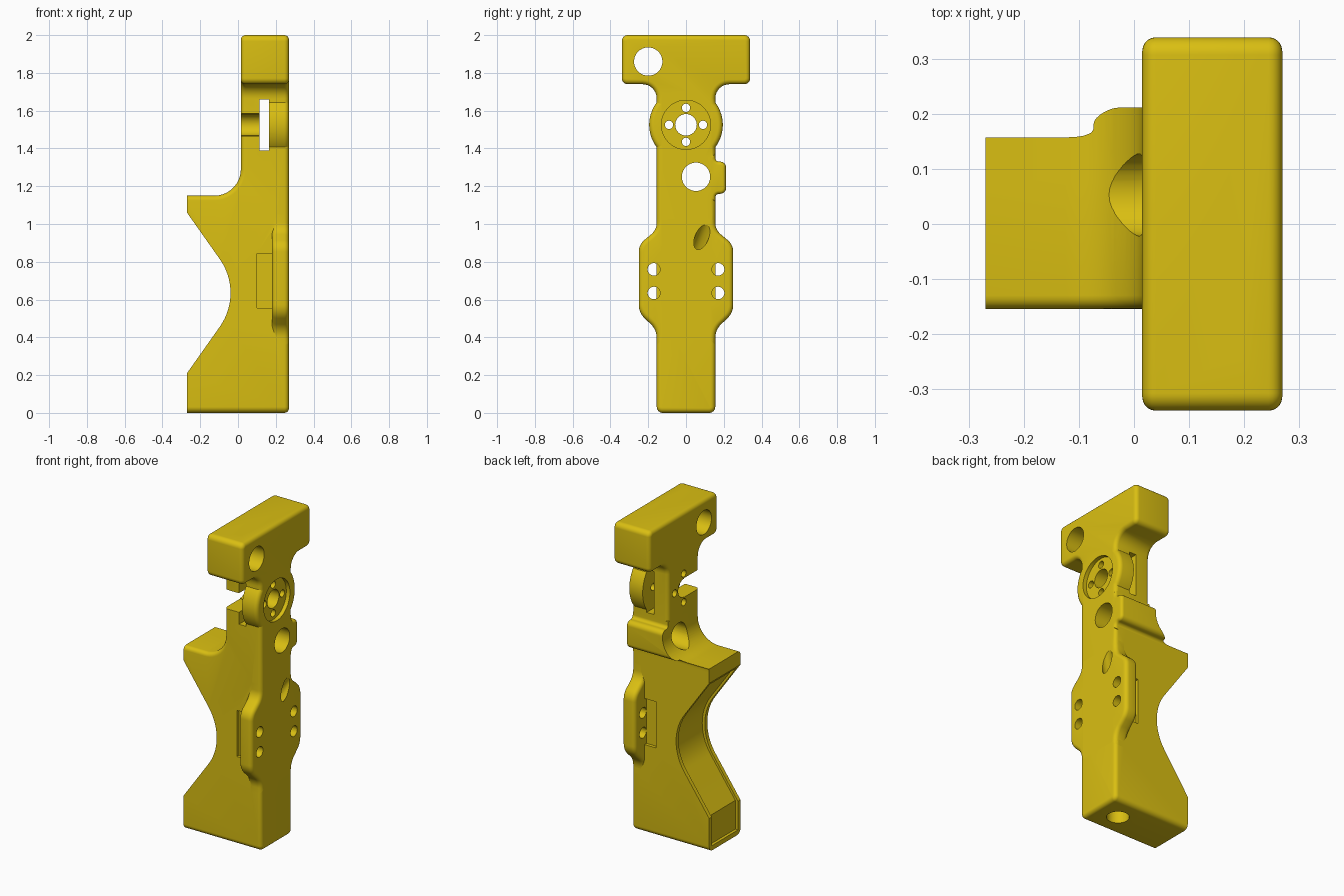
import bpy, bmesh, math
from mathutils import Vector

if "Cube" in bpy.data.objects:
    bpy.data.objects.remove(bpy.data.objects["Cube"])


def rounded(points, seg=8):
    """Round the corners of a polygon: points are (a, b) or (a, b, radius)."""
    out, n = [], len(points)
    for i, p in enumerate(points):
        c = Vector(p[:2])
        if len(p) < 3:
            out.append(c)
            continue
        u = (Vector(points[i - 1][:2]) - c).normalized()
        v = (Vector(points[(i + 1) % n][:2]) - c).normalized()
        half = u.angle(v) / 2
        centre = c + (u + v).normalized() * (p[2] / math.sin(half))
        start = c + u * (p[2] / math.tan(half)) - centre
        sweep = math.pi - 2 * half
        if u.x * v.y - u.y * v.x > 0:
            sweep = -sweep
        for k in range(seg + 1):
            t = sweep * k / seg
            out.append(centre + Vector((start.x * math.cos(t) - start.y * math.sin(t),
                                        start.x * math.sin(t) + start.y * math.cos(t))))
    return out


def prism(name, outline, axis, lo, hi):
    """Extrude a (y, z) outline along x, or an (x, z) outline along y."""
    bm = bmesh.new()
    place = (lambda p: (lo, p.x, p.y)) if axis == 'x' else (lambda p: (p.x, lo, p.y))
    face = bm.faces.new([bm.verts.new(place(p)) for p in outline])
    ext = bmesh.ops.extrude_face_region(bm, geom=[face])
    move = Vector((hi - lo, 0, 0)) if axis == 'x' else Vector((0, hi - lo, 0))
    bmesh.ops.translate(bm, vec=move,
                        verts=[g for g in ext['geom'] if isinstance(g, bmesh.types.BMVert)])
    bmesh.ops.recalc_face_normals(bm, faces=bm.faces)
    mesh = bpy.data.meshes.new(name)
    bm.to_mesh(mesh)
    bm.free()
    obj = bpy.data.objects.new(name, mesh)
    bpy.context.collection.objects.link(obj)
    return obj


def box(name, a0, a1, z0, z1, axis, lo, hi):
    return prism(name, [Vector(p) for p in ((a0, z0), (a1, z0), (a1, z1), (a0, z1))], axis, lo, hi)


def disc(name, y, z, r, lo, hi, n=48):
    return prism(name, [Vector((y + r * math.cos(2 * math.pi * k / n),
                                z + r * math.sin(2 * math.pi * k / n))) for k in range(n)], 'x', lo, hi)


def rod(name, start, end, r):
    d = Vector(end) - Vector(start)
    bpy.ops.mesh.primitive_cylinder_add(vertices=40, radius=r, depth=d.length,
                                        location=(Vector(start) + Vector(end)) / 2,
                                        rotation=d.to_track_quat('Z', 'Y').to_euler())
    bpy.context.object.name = name
    return bpy.context.object


def combine(obj, other, operation):
    other.hide_render = True
    bpy.context.view_layer.update()
    mod = obj.modifiers.new(operation, 'BOOLEAN')
    mod.operation, mod.solver, mod.object = operation, 'EXACT', other
    bpy.context.view_layer.objects.active = obj
    bpy.ops.object.modifier_apply(modifier=mod.name)
    bpy.data.objects.remove(other)


def soften(obj, rule, width=0.025):
    """Round the sharp edges whose two ends satisfy the rule."""
    bm = bmesh.new()
    bm.from_mesh(obj.data)
    bmesh.ops.remove_doubles(bm, verts=bm.verts, dist=1e-5)
    edges = [e for e in bm.edges if len(e.link_faces) == 2
             and e.calc_face_angle(0) > math.radians(50)
             and rule(e.verts[0].co, e.verts[1].co)]
    bmesh.ops.bevel(bm, geom=edges, offset=width, offset_type='OFFSET', segments=5,
                    profile=0.5, affect='EDGES', clamp_overlap=False)
    bm.to_mesh(obj.data)
    bm.free()


def front_edge(a, b):
    return min(a.x, b.x) > 0.269


def side_profile():
    return prism('side_profile', rounded([
        (-0.27, 0), (0.27, 0), (0.27, 2), (0.015, 2), (0.015, 1.15, 0.14), (-0.27, 1.15),
        (-0.27, 1.06), (0.03, 0.635, 0.31), (-0.27, 0.21)], 14), 'y', -0.6, 0.6)


# Main body: T-shaped outline trimmed by the grip's side profile
half = [(0.155, 0, 0.032), (0.155, 1.74, 0.075), (0.34, 1.74, 0.032), (0.34, 2, 0.032)]
outline = half + [(-p[0],) + p[1:] for p in reversed(half)]
body = prism('grip_body', rounded(outline), 'x', -0.4, 0.27)
trim = side_profile()
combine(trim, body, 'INTERSECT')
body = trim
body.name = 'grip_body'


def body_edge(a, b):
    back = (max(a.x, b.x) < 0.016 and min(a.z, b.z) > 1.149
            and max(a.x, b.x) > -0.269)
    return front_edge(a, b) or back


soften(body, body_edge)

# Side bump beside the upper hole
bump = prism('side_bump', rounded([(0.08, 1.12), (0.155, 1.12), (0.155, 1.16, 0.02), (0.212, 1.16, 0.03),
                                   (0.212, 1.33, 0.03), (0.155, 1.33, 0.02), (0.155, 1.37),
                                   (0.08, 1.37)]), 'x', -0.4, 0.27)
combine(bump, side_profile(), 'INTERSECT')
soften(bump, front_edge, 0.018)
combine(body, bump, 'UNION')

# Lower mounting plate with ears
ear = [(0.13, 0.36), (0.155, 0.36), (0.155, 0.44, 0.1), (0.25, 0.53, 0.1),
       (0.25, 0.89, 0.08), (0.155, 0.97, 0.08), (0.155, 1.05), (0.13, 1.05)]
plate = prism('ear_plate', rounded(ear + [(-p[0],) + p[1:] for p in reversed(ear)]), 'x', 0.18, 0.27)
soften(plate, lambda a, b: abs(a.x - b.x) < 1e-4)
combine(body, plate, 'UNION')

# Round mount
mount = disc('round_mount', 0, 1.525, 0.195, 0.165, 0.27, 64)
soften(mount, front_edge)
combine(body, mount, 'UNION')

# Slot behind the mount, shallow seat, and open notch toward the front side
cutters = [box('slot', 0.115, 0.165, 1.39, 1.66, 'y', -0.6, 0.6),
           disc('mount_seat', 0, 1.525, 0.13, 0.245, 0.4, 64),
           box('notch', -0.6, 0, 1.465, 1.585, 'x', -0.1, 0.14)]

# Holes running through from front to back: y, z, radius
holes = [(-0.2, 1.86, 0.075), (0, 1.525, 0.057), (0.053, 1.25, 0.075)]
holes += [(0.09 * c, 1.525 + 0.09 * s, 0.022) for c, s in ((1, 0), (0, 1), (-1, 0), (0, -1))]
cutters += [disc('hole', y, z, r, -0.5, 0.5, 40) for y, z, r in holes]

# Ear holes and the side pockets behind them
for s in (-1, 1):
    cutters += [disc('ear_hole', s * 0.17, z, 0.033, 0.14, 0.4, 32) for z in (0.76, 0.635)]
    cutters.append(box('pocket', 0.1, 0.18, 0.555, 0.845, 'y', *sorted((s * 0.135, s * 0.5))))

# Cable channel: up from the base, then slanting out of the front
cutters.append(rod('channel', (0.12, 0, -0.1), (0.12, 0, 0.72), 0.065))
cutters.append(rod('cable_exit', (0.12, -0.012, 0.70), (0.42, 0.18, 1.16), 0.036))

# Recessed panel along the back of the grip
cutters.append(prism('back_panel', rounded([(-0.4, 0.03), (-0.252, 0.03), (-0.252, 0.211), (0.048, 0.635, 0.31),
                                            (-0.239, 1.04), (-0.4, 1.04)], 14), 'y', -0.13, 0.13))
for cutter in cutters:
    combine(body, cutter, 'DIFFERENCE')

# Colour and shading
yellow = bpy.data.materials.new('golden yellow')
yellow.diffuse_color = (0.70, 0.52, 0.006, 1)
yellow.use_nodes = True
yellow.node_tree.nodes["Principled BSDF"].inputs["Base Color"].default_value = yellow.diffuse_color
body.data.materials.clear()
body.data.materials.append(yellow)
for poly in body.data.polygons:
    poly.material_index = 0
bpy.ops.object.select_all(action='DESELECT')
body.select_set(True)
bpy.context.view_layer.objects.active = body
bpy.ops.object.shade_smooth_by_angle(angle=math.radians(30))
